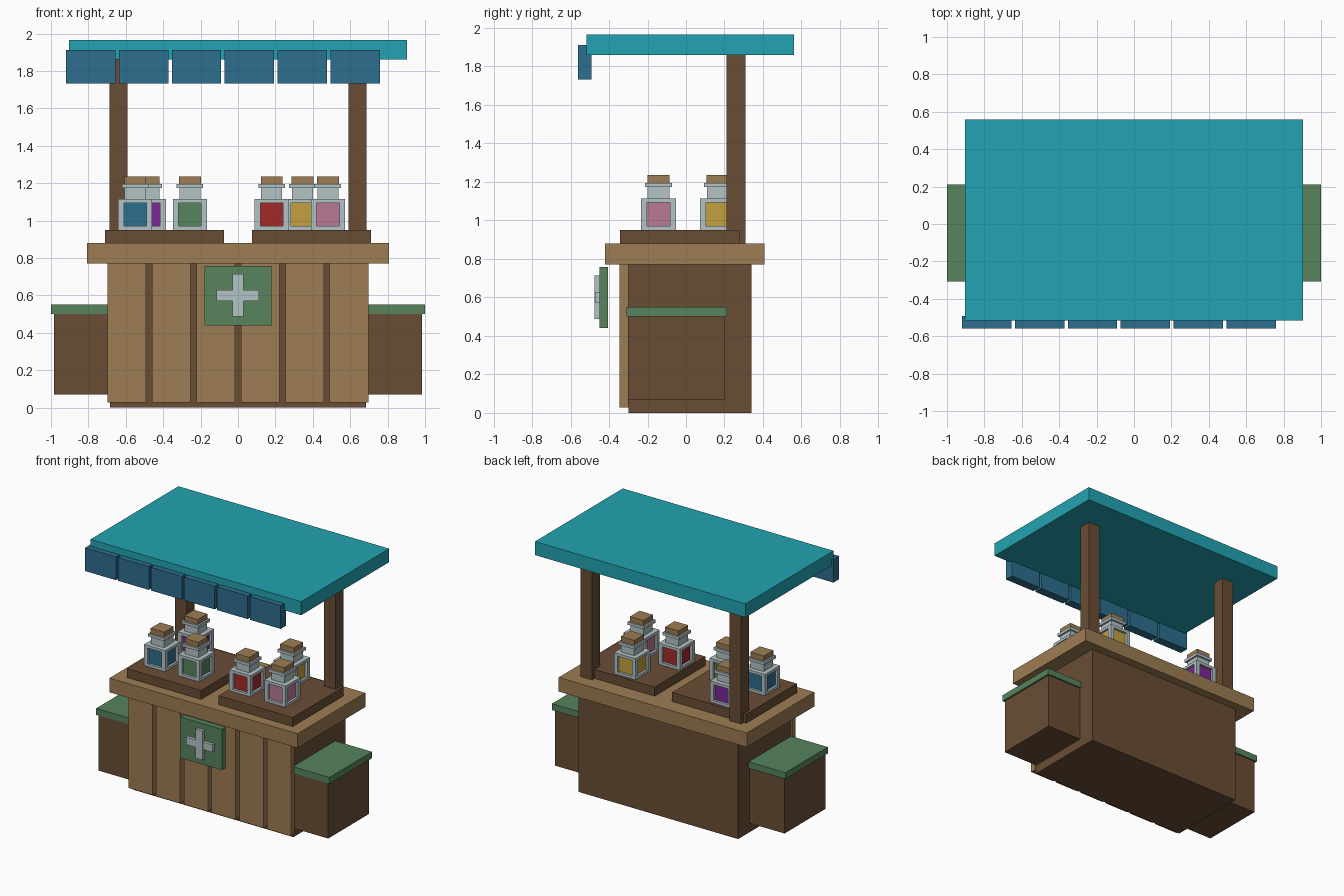
import bpy, bmesh
from mathutils import Matrix, Vector

if "Cube" in bpy.data.objects:
    bpy.data.objects.remove(bpy.data.objects["Cube"])


def material(name, rgb):
    """Flat material from 0-255 display values converted to linear."""
    m = bpy.data.materials.new(name)
    lin = [((c / 255 + 0.055) / 1.055) ** 2.4 for c in rgb]
    m.diffuse_color = (*lin, 1)
    m.use_nodes = True
    m.node_tree.nodes["Principled BSDF"].inputs["Base Color"].default_value = m.diffuse_color
    return m


TEAL = material("teal", (34, 164, 178))
BLUE = material("blue", (45, 110, 142))
DARK = material("dark_wood", (106, 77, 52))
LIGHT = material("light_wood", (157, 125, 84))
GREEN = material("green", (87, 131, 92))
GLASS = material("pale_glass", (180, 195, 198))
RED = material("red", (165, 40, 42))
PURPLE = material("purple", (122, 40, 150))
YELLOW = material("yellow", (196, 160, 62))
PINK = material("pink", (186, 122, 148))


def boxes(name, parts):
    """One object from boxes given as (x0, x1, y0, y1, z0, z1, material)."""
    bm = bmesh.new()
    mats = []
    for x0, x1, y0, y1, z0, z1, mat in parts:
        if mat not in mats:
            mats.append(mat)
        centre = Vector((x0 + x1, y0 + y1, z0 + z1)) / 2
        size = (x1 - x0, y1 - y0, z1 - z0)
        new = bmesh.ops.create_cube(
            bm, size=1, matrix=Matrix.Translation(centre) @ Matrix.Diagonal((*size, 1)))
        for f in {f for v in new["verts"] for f in v.link_faces}:
            f.material_index = mats.index(mat)
    mesh = bpy.data.meshes.new(name)
    bm.to_mesh(mesh)
    bm.free()
    for m in mats:
        mesh.materials.append(m)
    obj = bpy.data.objects.new(name, mesh)
    bpy.context.collection.objects.link(obj)
    return obj


def bottle(name, x, y, liquid):
    """Square bottle: open glass frame around a liquid core, neck, rim, cork."""
    z, h, bar = 0.95, 0.0915, 0.031

    def block(half, z0, z1, mat):
        return (x - half, x + half, y - half, y + half, z0, z1, mat)

    parts = [block(h, z, z + 0.02, GLASS), block(h, z + 0.143, z + 0.164, GLASS),
             block(h - 0.018, z + 0.02, z + 0.143, liquid),
             block(0.056, z + 0.164, z + 0.223, GLASS),
             block(0.071, z + 0.223, z + 0.245, GLASS),
             block(0.058, z + 0.245, z + 0.285, LIGHT)]
    for sx in (-1, 1):
        for sy in (-1, 1):
            xs = sorted((x + sx * h, x + sx * (h - bar)))
            ys = sorted((y + sy * h, y + sy * (h - bar)))
            parts.append((*xs, *ys, z + 0.02, z + 0.143, GLASS))
    boxes(name, parts)


# Counter body, front planks and worktop
boxes("counter_body", [(-0.685, 0.685, -0.30, 0.34, 0, 0.775, DARK)])
for i in range(6):
    cx = -0.594 + i * 0.2375
    boxes(f"front_plank_{i + 1}",
          [(cx - 0.103, cx + 0.103, -0.345, -0.30, 0.028, 0.772, LIGHT)])
boxes("countertop", [(-0.806, 0.806, -0.422, 0.407, 0.77, 0.88, LIGHT)])

# Display trays, roof posts and side crates on both sides
for side, s in (("left", -1), ("right", 1)):
    def mirrored(a, b):
        return sorted((s * a, s * b))
    boxes(f"{side}_tray", [(*mirrored(0.075, 0.71), -0.344, 0.278, 0.88, 0.95, DARK)])
    boxes(f"{side}_post", [(*mirrored(0.59, 0.688), 0.21, 0.308, 0.88, 1.865, DARK)])
    boxes(f"{side}_crate", [(*mirrored(0.66, 0.985), -0.302, 0.20, 0.07, 0.50, DARK)])
    boxes(f"{side}_crate_lid", [(*mirrored(0.65, 1.0), -0.308, 0.212, 0.50, 0.55, GREEN)])

# Roof and hanging flaps
boxes("roof", [(-0.903, 0.903, -0.516, 0.56, 1.86, 1.965, TEAL)])
for i in range(6):
    cx = -0.787 + i * 0.2826
    boxes(f"roof_flap_{i + 1}",
          [(cx - 0.132, cx + 0.132, -0.56, -0.492, 1.732, 1.912, BLUE)])

# Sign with raised cross
boxes("sign_board", [(-0.18, 0.178, -0.45, -0.405, 0.44, 0.757, GREEN)])
boxes("sign_cross", [(-0.03, 0.03, -0.475, -0.45, 0.487, 0.713, GLASS),
                     (-0.115, 0.113, -0.474, -0.45, 0.57, 0.628, GLASS)])

# Bottles: front row and back row
for name, x, y, liquid in (("blue_bottle", -0.55, -0.143, BLUE),
                           ("green_bottle", -0.257, -0.143, GREEN),
                           ("purple_bottle", -0.477, 0.165, PURPLE),
                           ("red_bottle", 0.18, -0.143, RED),
                           ("pink_bottle", 0.481, -0.143, PINK),
                           ("yellow_bottle", 0.345, 0.165, YELLOW)):
    bottle(name, x, y, liquid)
